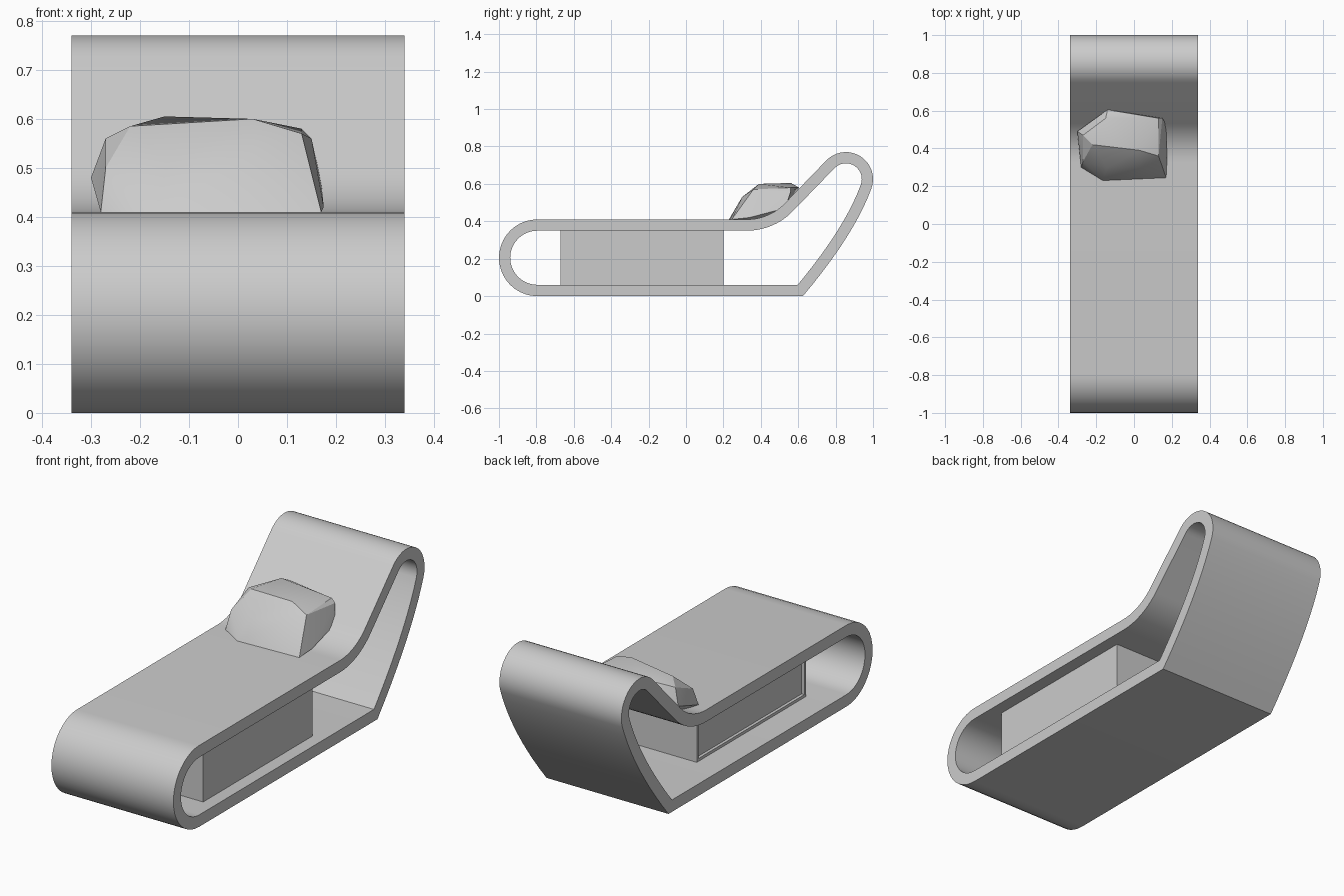
import bpy, bmesh, math
from mathutils import Vector

cube = bpy.data.objects.get("Cube")
if cube:
    bpy.data.objects.remove(cube, do_unlink=True)

grey = bpy.data.materials.new("plain_grey")
grey.use_nodes = True
COLOUR = (0.6, 0.6, 0.6, 1)
grey.diffuse_color = COLOUR
grey.node_tree.nodes["Principled BSDF"].inputs["Base Color"].default_value = COLOUR


def finish(name, bm, angle=30):
    """Turn a bmesh into a shaded, coloured object."""
    bmesh.ops.recalc_face_normals(bm, faces=bm.faces[:])
    mesh = bpy.data.meshes.new(name)
    bm.to_mesh(mesh)
    bm.free()
    obj = bpy.data.objects.new(name, mesh)
    bpy.context.collection.objects.link(obj)
    mesh.materials.append(grey)
    bpy.ops.object.select_all(action='DESELECT')
    obj.select_set(True)
    bpy.context.view_layer.objects.active = obj
    bpy.ops.object.shade_smooth_by_angle(angle=math.radians(angle))
    return obj


def arc(y, z, r, start, end, steps):
    angles = [math.radians(start + (end - start) * i / steps) for i in range(steps + 1)]
    return [Vector((y + r * math.cos(a), z + r * math.sin(a))) for a in angles]


def bezier(a, b, c, steps):
    a, b, c = Vector(a), Vector(b), Vector(c)
    ts = [i / steps for i in range(1, steps + 1)]
    return [a * (1 - t) ** 2 + b * 2 * t * (1 - t) + c * t * t for t in ts]


def inset_loop(pts, d):
    """Offset a clockwise loop inwards with mitred corners."""
    out = []
    for i, p in enumerate(pts):
        e1 = (p - pts[i - 1]).normalized()
        e2 = (pts[(i + 1) % len(pts)] - p).normalized()
        n1, n2 = Vector((e1.y, -e1.x)), Vector((e2.y, -e2.x))
        out.append(p + (n1 + n2) * d / (1 + n1.dot(n2)))
    return out


# Lounger shell: one looped band, side profile swept across the width
HALF, THICK, SLOPE = 0.34, 0.06, 46.6
fillet = 0.28
seat_end = 0.447 - fillet * math.tan(math.radians(SLOPE / 2))
outer = arc(-0.795, 0.205, 0.205, 270, 90, 20)
outer += arc(seat_end, 0.41 + fillet, fillet, -90, SLOPE - 90, 10)
outer += arc(0.855, 0.625, 0.145, 90 + SLOPE, -20, 18)
outer += bezier(outer[-1], (0.9, 0.326), (0.625, 0), 10)
inner = inset_loop(outer, THICK)

bm = bmesh.new()
loops = [[bm.verts.new((x, *p)) for p in loop]
         for x in (-HALF, HALF) for loop in (outer, inner)]
out_l, in_l, out_r, in_r = loops
for a, b in ((out_l, out_r), (in_l, in_r), (out_l, in_l), (out_r, in_r)):
    for i in range(len(a)):
        bm.faces.new((a[i - 1], a[i], b[i], b[i - 1]))
finish("lounger_shell", bm)

# Storage box under the seat, with a shallow recessed panel on one side
low, high = Vector((-0.2, -0.67, 0.06)), Vector((0.275, 0.2, 0.35))
bm = bmesh.new()
bmesh.ops.create_cube(bm, size=1)
for v in bm.verts:
    v.co = Vector([lo if c < 0 else hi for c, lo, hi in zip(v.co, low, high)])
bm.normal_update()
side = min(bm.faces, key=lambda f: f.calc_center_median().x)
bmesh.ops.inset_region(bm, faces=[side], thickness=0.02)
panel = bmesh.ops.extrude_face_region(bm, geom=[side])["geom"]
bmesh.ops.delete(bm, geom=[side], context='FACES_ONLY')
bmesh.ops.translate(bm, vec=(0.015, 0, 0), verts=[g for g in panel if isinstance(g, bmesh.types.BMVert)])
finish("storage_box", bm)

# Crumpled cushion: faceted hull resting in the bend of the backrest
corners = [
    (-.165, .23, .41), (0, .25, .41), (.17, .245, .41), (-.28, .3, .41),
    (.175, .34, .42), (.17, .53, .47), (.15, .56, .56), (.13, .56, .58),
    (.13, .36, .57), (.03, .39, .6), (.03, .3, .53), (-.145, .3, .51),
    (-.22, .42, .585), (-.15, .56, .605), (-.14, .605, .58), (-.27, .47, .56),
    (-.3, .49, .48), (-.27, .33, .5), (-.2, .45, .38), (.1, .45, .38),
]
bm = bmesh.new()
for c in corners:
    bm.verts.new(c)
hull = bmesh.ops.convex_hull(bm, input=bm.verts[:])
loose = {g for g in hull["geom_interior"] + hull["geom_unused"] if isinstance(g, bmesh.types.BMVert)}
bmesh.ops.delete(bm, geom=list(loose), context='VERTS')
finish("cushion", bm, 25)
